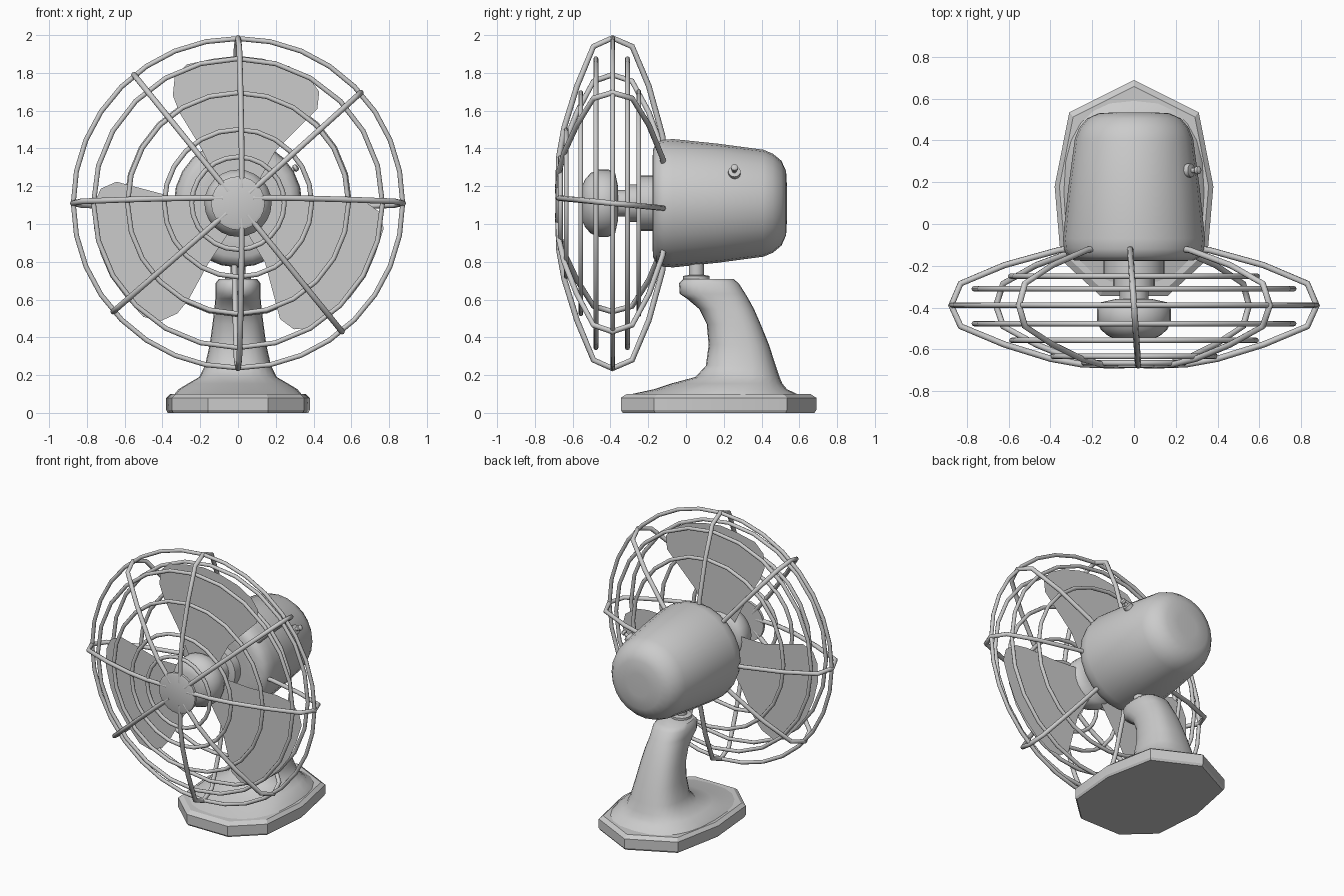
import bpy, bmesh, math
from mathutils import Vector
from math import sin, cos, pi, radians

if "Cube" in bpy.data.objects:
    bpy.data.objects.remove(bpy.data.objects["Cube"])

CZ = 1.11  # height of the fan axis


def finish(name, bm, smooth=40):
    bmesh.ops.recalc_face_normals(bm, faces=bm.faces)
    me = bpy.data.meshes.new(name)
    bm.to_mesh(me)
    bm.free()
    ob = bpy.data.objects.new(name, me)
    bpy.context.collection.objects.link(ob)
    bpy.ops.object.select_all(action='DESELECT')
    bpy.context.view_layer.objects.active = ob
    ob.select_set(True)
    if smooth:
        bpy.ops.object.shade_smooth_by_angle(angle=radians(smooth))
    return ob


def loft(name, rings, smooth=40):
    """Skin a list of equal-length point rings and cap both ends."""
    bm = bmesh.new()
    vs = [[bm.verts.new(p) for p in r] for r in rings]
    n = len(vs[0])
    for a, b in zip(vs, vs[1:]):
        for i in range(n):
            j = (i + 1) % n
            bm.faces.new((a[i], a[j], b[j], b[i]))
    bm.faces.new(vs[0])
    bm.faces.new(vs[-1])
    return finish(name, bm, smooth)


def lathe(name, profile, origin=(0, 0, CZ), axis=(0, 1, 0), n=24, smooth=40):
    """Revolve (distance along axis, radius) points."""
    q = Vector(axis).to_track_quat('Z', 'Y')
    o = Vector(origin)
    return loft(name, [[o + q @ Vector((r * cos(2 * pi * i / n), r * sin(2 * pi * i / n), d))
                        for i in range(n)] for d, r in profile], smooth)


def wire(name, pts, r, closed=False):
    """Round wire along a polyline, turned into mesh."""
    cu = bpy.data.curves.new(name, 'CURVE')
    cu.dimensions = '3D'
    cu.bevel_depth = r
    cu.bevel_resolution = 2
    cu.use_fill_caps = True
    sp = cu.splines.new('POLY')
    sp.points.add(len(pts) - 1)
    for p, c in zip(sp.points, pts):
        p.co = (*c, 1)
    sp.use_cyclic_u = closed
    ob = bpy.data.objects.new(name, cu)
    bpy.context.collection.objects.link(ob)
    bpy.ops.object.select_all(action='DESELECT')
    bpy.context.view_layer.objects.active = ob
    ob.select_set(True)
    bpy.ops.object.convert(target='MESH')
    bpy.ops.object.shade_smooth_by_angle(angle=radians(50))


# Base plate: pointed polygon with a chamfered rim
half = [(0.16, -0.345), (0.35, -0.17), (0.38, 0.18), (0.31, 0.535)]
outline = half + [(0, 0.69)] + [(-x, y) for x, y in reversed(half)]


def plate(scale, z):
    return [(x * scale, 0.17 + (y - 0.17) * scale, z) for x, y in outline]


loft("base_plate", [plate(0.98, 0), plate(1, 0.015), plate(1, 0.08), plate(0.94, 0.1)], 20)

# Neck: flared foot rising into a curved stem (z, front y, back y, half width)
sections = [(0.095, -0.31, 0.60, 0.34), (0.125, -0.17, 0.535, 0.315), (0.155, -0.08, 0.51, 0.265),
            (0.19, 0.05, 0.495, 0.205), (0.25, 0.105, 0.475, 0.175), (0.36, 0.12, 0.44, 0.15),
            (0.47, 0.11, 0.395, 0.135), (0.55, 0.07, 0.36, 0.125), (0.605, 0.005, 0.33, 0.12),
            (0.63, -0.033, 0.315, 0.12), (0.685, -0.037, 0.28, 0.12), (0.71, -0.015, 0.25, 0.1)]
rings = []
for z, y0, y1, w in sections:
    ring = []
    for i in range(24):
        c, s = cos(2 * pi * i / 24), sin(2 * pi * i / 24)
        k = 0.8  # slightly squared ellipse
        ring.append((w * math.copysign(abs(c) ** k, c),
                     (y0 + y1) / 2 + (y1 - y0) / 2 * math.copysign(abs(s) ** k, s), z))
    rings.append(ring)
loft("neck", rings, 50)

# Pivot under the motor
lathe("pivot", [(0.7, 0.07), (0.725, 0.07), (0.73, 0.04), (0.85, 0.04)], (0, 0.055, 0), (0, 0, 1), 16)

# Motor housing, collar and shaft
lathe("motor_housing", [(-0.178, 0.2), (-0.175, 0.285), (-0.155, 0.32), (-0.12, 0.335), (-0.07, 0.34),
                        (0.17, 0.315), (0.41, 0.283), (0.46, 0.262), (0.505, 0.225), (0.53, 0.17),
                        (0.535, 0.08)], smooth=60)
lathe("motor_collar", [(-0.245, 0.135), (-0.24, 0.146), (-0.16, 0.146)])
lathe("shaft", [(-0.4, 0.07), (-0.32, 0.07), (-0.318, 0.1), (-0.24, 0.1)], n=16)

# Rounded blade hub
lathe("blade_hub", [(-0.55, 0.09), (-0.535, 0.125), (-0.505, 0.16), (-0.46, 0.178), (-0.41, 0.178),
                    (-0.375, 0.16), (-0.36, 0.09)], smooth=60)

# Three flat blades
shape = [(-0.1, 0.1), (-0.2, 0.3), (-0.31, 0.48), (-0.345, 0.57), (-0.335, 0.67), (-0.27, 0.735),
         (-0.13, 0.765), (0, 0.78), (0.13, 0.765), (0.27, 0.725), (0.38, 0.66), (0.43, 0.59),
         (0.42, 0.5), (0.31, 0.39), (0.2, 0.28), (0.1, 0.1)]
for b in range(3):
    a = radians(120 * b)
    bm = bmesh.new()
    bm.faces.new([bm.verts.new((x * cos(a) - z * sin(a), -0.388, CZ + x * sin(a) + z * cos(a)))
                  for x, z in shape])
    finish(f"blade_{b + 1}", bm, 0)

# Cage rings (y, radius)
for i, (y, r) in enumerate([(-0.25, 0.59), (-0.31, 0.765), (-0.388, 0.872), (-0.477, 0.765),
                            (-0.557, 0.585), (-0.634, 0.39), (-0.665, 0.245)]):
    n = 32 if r > 0.85 else 24
    wire(f"cage_ring_{i + 1}", [(r * sin(2 * pi * k / n), y, CZ + r * cos(2 * pi * k / n))
                                for k in range(n)], 0.013, True)

# Cage spokes bowing from the front cap round to the motor (radius, y)
bow = [(0.08, -0.678), (0.25, -0.672), (0.4, -0.645), (0.62, -0.577), (0.83, -0.49), (0.875, -0.39),
       (0.83, -0.285), (0.62, -0.197), (0.36, -0.125), (0.2, -0.105)]
for i, deg in enumerate([0, 42, 90, 129, 180, 221, 270, 309]):
    a = radians(deg)
    pts = []
    for r, y in bow:
        t = (-0.39 - y) / 0.29  # slight lean between front and rear
        dx = 0.02 * t if deg in (90, 270) else 0
        dz = 0.028 * t if deg in (0, 180) else 0
        pts.append((r * cos(a) + dx, y, CZ + r * sin(a) + dz))
    wire(f"cage_spoke_{i + 1}", pts, 0.015)

# Front cap of the cage
lathe("cage_cap", [(-0.69, 0.125), (-0.684, 0.142), (-0.665, 0.142)])

# Toggle switch on the side of the motor
lathe("switch", [(0.28, 0.033), (0.322, 0.033), (0.326, 0.012), (0.345, 0.012), (0.35, 0.019),
                 (0.365, 0.019), (0.372, 0.01)], (0, 0.25, CZ), (0.85, 0.02, 0.52), 12)
